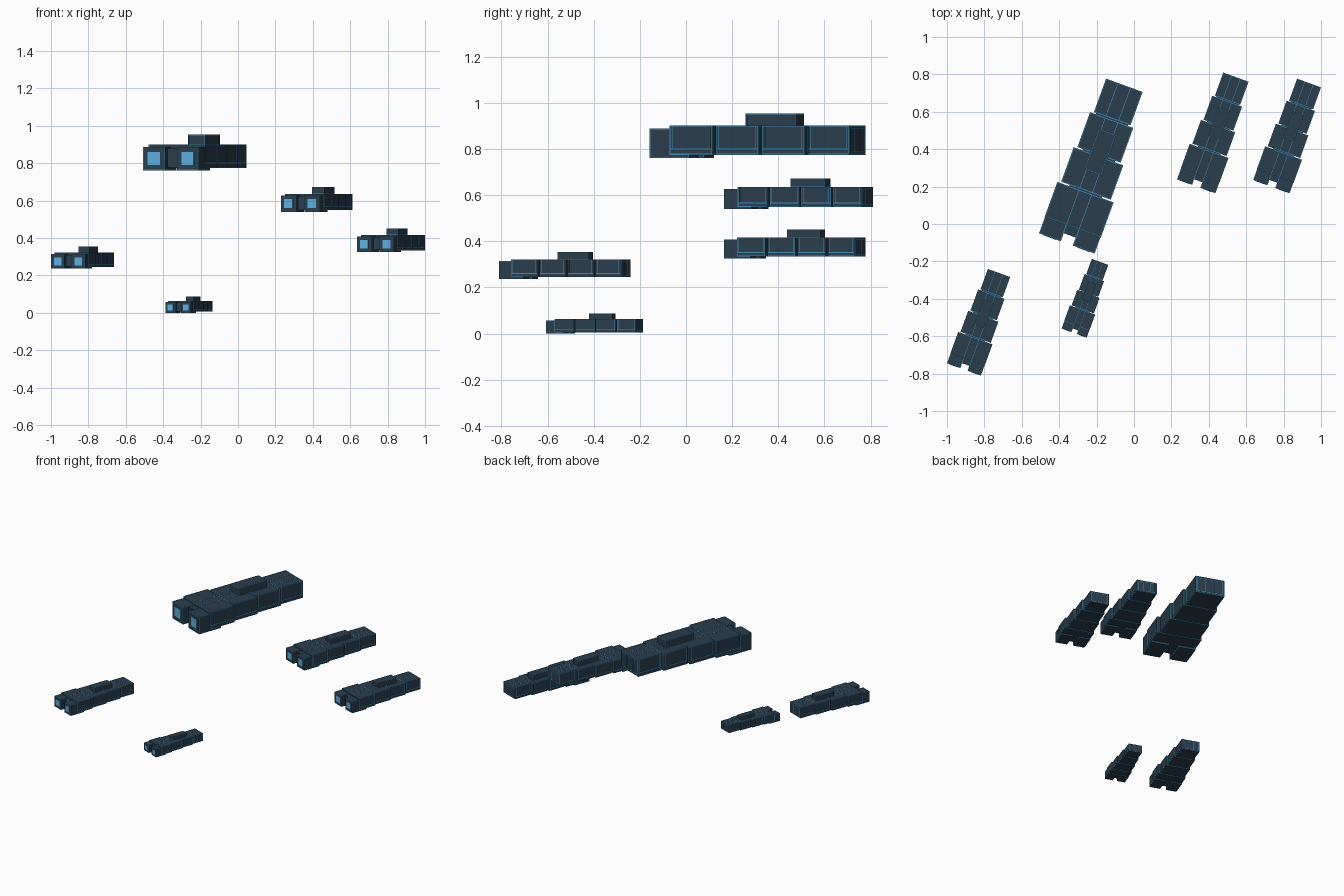
import bpy, bmesh, math
from mathutils import Matrix, Vector

if "Cube" in bpy.data.objects:
    bpy.data.objects.remove(bpy.data.objects["Cube"])


def material(name, rgb):
    m = bpy.data.materials.new(name)
    m.diffuse_color = (*rgb, 1)
    m.use_nodes = True
    m.node_tree.nodes["Principled BSDF"].inputs["Base Color"].default_value = m.diffuse_color
    return m


HULL = material("dark slate hull", (0.023, 0.047, 0.074))
SEAM = material("blue seam", (0.05, 0.27, 0.48))
GLOW = material("light blue glow", (0.115, 0.43, 0.75))


def build(name, boxes, mat, place):
    """One object from a list of (x0, x1, y0, y1, z0, z1) boxes."""
    bm = bmesh.new()
    for x0, x1, y0, y1, z0, z1 in boxes:
        m = Matrix.Translation(((x0 + x1) / 2, (y0 + y1) / 2, (z0 + z1) / 2))
        m = m @ Matrix.Diagonal((x1 - x0, y1 - y0, z1 - z0, 1))
        bmesh.ops.create_cube(bm, size=1, matrix=m)
    me = bpy.data.meshes.new(name)
    bm.to_mesh(me)
    bm.free()
    me.materials.append(mat)
    ob = bpy.data.objects.new(name, me)
    ob.matrix_world = place
    bpy.context.collection.objects.link(ob)


def edge_strips(box, t=0.0035, p=0.001):
    """Thin strips along the upright, top and bottom edges of a box."""
    x0, x1, y0, y1, z0, z1 = box
    out = []
    for a, b in ((x0 - p, x0 + t), (x1 - t, x1 + p)):
        for c, d in ((y0 - p, y0 + t), (y1 - t, y1 + p)):
            out.append((a, b, c, d, z0, z1))
        for e, f in ((z0 - p, z0 + t), (z1 - t, z1 + p)):
            out.append((a, b, y0, y1, e, f))
    for c, d in ((y0 - p, y0 + t), (y1 - t, y1 + p)):
        for e, f in ((z0 - p, z0 + t), (z1 - t, z1 + p)):
            out.append((x0, x1, c, d, e, f))
    return out


# Ship layout: nose at y = 0, stern at y = 0.9, lowest point at z = 0
BLOCKS = [(-h, h, y0, y1, 0.014, 0.138) for h, y0, y1 in (
    (0.159, 0.092, 0.290), (0.140, 0.300, 0.494),
    (0.122, 0.504, 0.700), (0.103, 0.710, 0.898))]
SPINE = (-0.092, 0.092, 0.10, 0.89, 0.016, 0.1375)
BRIDGE = (-0.036, 0.036, 0.045, 0.10, 0.016, 0.12)
TOWER = (-0.0485, 0.0485, 0.404, 0.635, 0.137, 0.191)
PODS, WINDOWS = [], []
for s in (-1, 1):
    c = s * 0.096
    PODS.append((c - 0.061, c + 0.061, 0.0, 0.18, 0.0, 0.125))
    WINDOWS.append((c - 0.035, c + 0.035, -0.003, 0.002, 0.028, 0.098))

# Seams: pod, tower and block edges
SEAMS = []
for b in PODS + BLOCKS + [TOWER]:
    SEAMS += edge_strips(b)
# Side rails, side panel uprights and deck lines
for x0, x1, y0, y1, z0, z1 in BLOCKS:
    for s in (-1, 1):
        SEAMS.append((s * x1 - 0.001, s * x1 + 0.001, y0, y1, 0.036, 0.041))
        SEAMS.append((s * 0.036 - 0.0018, s * 0.036 + 0.0018, y0, y1, 0.136, 0.139))
        for y in (y0 + 0.012, y1 - 0.012):
            SEAMS.append((s * x1 - 0.001, s * x1 + 0.001, y - 0.0015, y + 0.0015, 0.038, z1))
# Stern panel frame
for x in (-0.09, -0.036, 0.036, 0.09):
    SEAMS.append((x - 0.0018, x + 0.0018, 0.896, 0.899, 0.026, 0.126))
for z in (0.026, 0.126):
    SEAMS.append((-0.09, 0.09, 0.896, 0.899, z - 0.0018, z + 0.0018))

# Fleet: scale, smallest x, smallest y, lowest z
FLEET = [(1.0, -0.508, -0.157, 0.762), (0.69, 0.23, 0.165, 0.54),
         (0.655, 0.637, 0.165, 0.326), (0.61, -1.0, -0.81, 0.237),
         (0.45, -0.387, -0.607, 0.0)]
for i, (k, x, y, z) in enumerate(FLEET, 1):
    place = (Matrix.Translation(Vector((x + 0.149 * k, y + 0.054 * k, z)))
             @ Matrix.Rotation(math.radians(-20), 4, 'Z') @ Matrix.Scale(k, 4))
    build(f"ship_{i}_hull_blocks", BLOCKS, HULL, place)
    build(f"ship_{i}_spine", [SPINE, BRIDGE], HULL, place)
    build(f"ship_{i}_tower", [TOWER], HULL, place)
    build(f"ship_{i}_nose_pods", PODS, HULL, place)
    build(f"ship_{i}_pod_windows", WINDOWS, GLOW, place)
    build(f"ship_{i}_seams", SEAMS, SEAM, place)
